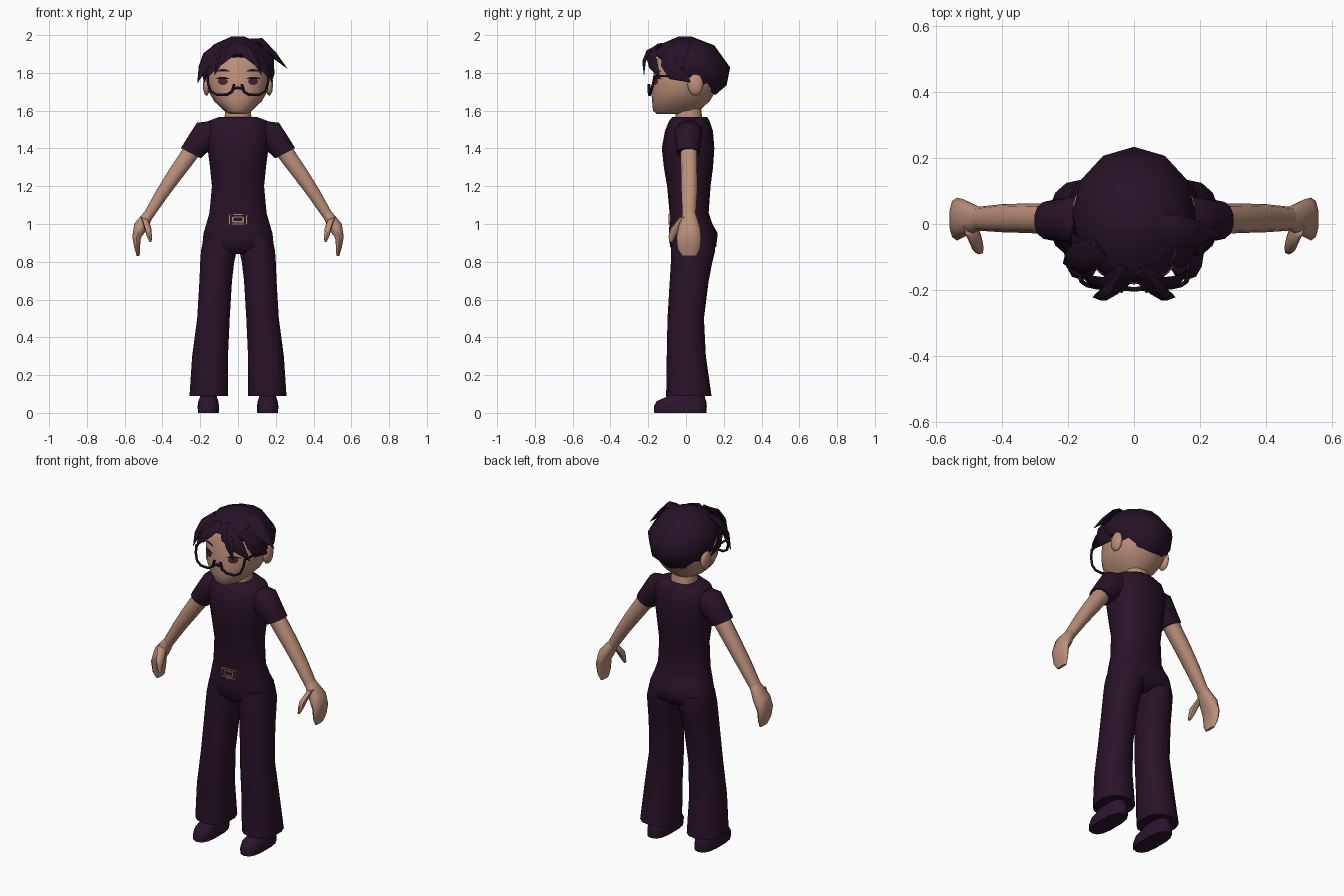
import bpy, bmesh, math
from mathutils import Vector
from mathutils.bvhtree import BVHTree


def material(name, rgb):
    m = bpy.data.materials.new(name)
    m.diffuse_color = (*rgb, 1)
    return m


CLOTH = material("dark plum cloth", (0.021, 0.006, 0.020))
HAIR = material("dark plum hair", (0.019, 0.006, 0.019))
SHOE = material("plum shoe", (0.024, 0.007, 0.026))
SKIN = material("skin", (0.50, 0.275, 0.195))
FRAME = material("black plum frame", (0.012, 0.004, 0.014))
BUCKLE = material("tan buckle", (0.42, 0.25, 0.17))
IRIS = material("iris", (0.06, 0.018, 0.03))


def make(name, bm, mat):
    bmesh.ops.recalc_face_normals(bm, faces=bm.faces)
    me = bpy.data.meshes.new(name)
    bm.to_mesh(me)
    bm.free()
    ob = bpy.data.objects.new(name, me)
    bpy.context.collection.objects.link(ob)
    me.materials.append(mat)
    return ob


def skin_rings(bm, rings):
    """Bridge rings of points and cap both ends."""
    loops = [[bm.verts.new(p) for p in r] for r in rings]
    n = len(loops[0])
    for a, b in zip(loops, loops[1:]):
        for i in range(n):
            j = (i + 1) % n
            bm.faces.new((a[i], a[j], b[j], b[i]))
    bm.faces.new(loops[0])
    bm.faces.new(loops[-1])


def spow(v, p):
    return math.copysign(abs(v) ** (2 / p), v)


def loft(name, secs, mat, side=1, n=14, p=2.3):
    """Section: (x, z, half width, y min, y max, tilt degrees, z slope along y)."""
    rings = []
    for x, z, rx, y0, y1, *extra in secs:
        t = math.radians(extra[0]) if extra else 0
        slope = extra[1] if len(extra) > 1 else 0
        cy, ry = (y0 + y1) / 2, (y1 - y0) / 2
        ring = []
        for i in range(n):
            a = 2 * math.pi * i / n + math.pi / 2
            u, y = rx * spow(math.cos(a), p), cy + ry * spow(math.sin(a), p)
            ring.append((side * (x + u * math.cos(t)), y, z + u * math.sin(t) + slope * y))
        rings.append(ring)
    bm = bmesh.new()
    skin_rings(bm, rings)
    return make(name, bm, mat)


def lock(name, pts, width, thick, side=1):
    """Flat tapered strand of hair lying over the head."""
    pts = [Vector(q) for q in pts]
    rings, last = [], len(pts) - 1
    for i, q in enumerate(pts):
        tan = (pts[min(i + 1, last)] - pts[max(i - 1, 0)]).normalized()
        out = q - Vector((0, 0.02, 1.78))
        out = (out - tan * out.dot(tan)).normalized()
        across = tan.cross(out)
        k = (0.7, 1, 0.8, 0.03)[round(3 * i / last)]
        ring = [q + across * width * k, q + out * thick * k, q - across * width * k, q - out * thick * k]
        rings.append([(side * v.x, v.y, v.z) for v in ring])
    bm = bmesh.new()
    skin_rings(bm, rings)
    return make(name, bm, HAIR)


def wire(name, pts, radius, side=1):
    cu = bpy.data.curves.new(name, 'CURVE')
    cu.dimensions = '3D'
    cu.bevel_depth = radius
    cu.bevel_resolution = 1
    cu.use_fill_caps = True
    sp = cu.splines.new('POLY')
    sp.points.add(len(pts) - 1)
    for pt, (x, y, z) in zip(sp.points, pts):
        pt.co = (side * x, y, z, 1)
    cu.materials.append(FRAME)
    ob = bpy.data.objects.new(name, cu)
    bpy.context.collection.objects.link(ob)


def plate(name, tree, x, z, w, h, mat, bend=0.0, lift=0.003, nx=8):
    """Thin oval detail laid on the surface in front of it."""
    bm = bmesh.new()
    rows = []
    for i in range(nx + 1):
        u = -1 + 2 * i / nx
        half = h * max(0.12, math.sqrt(1 - u * u))
        col = []
        for v in (-1, 0, 1):
            px, pz = x + u * w, z + v * half + bend * (1 - u * u)
            hit = tree.ray_cast(Vector((px, -1, pz)), Vector((0, 1, 0)))[0]
            col.append(bm.verts.new((px, hit.y - lift, pz)))
        rows.append(col)
    for a, b in zip(rows, rows[1:]):
        for k in range(2):
            bm.faces.new((a[k], b[k], b[k + 1], a[k + 1]))
    ob = make(name, bm, mat)
    return ob


def box(name, x, y, z, sx, sy, sz, mat):
    bm = bmesh.new()
    bmesh.ops.create_cube(bm, size=1)
    bmesh.ops.scale(bm, vec=(sx, sy, sz), verts=bm.verts)
    bmesh.ops.translate(bm, vec=(x, y, z), verts=bm.verts)
    return make(name, bm, mat)


# torso and hips
loft("torso", [
    (0, 0.84, 0.12, -0.05, 0.10), (0, 0.88, 0.192, -0.085, 0.16), (0, 0.95, 0.185, -0.09, 0.168),
    (0, 1.00, 0.17, -0.088, 0.14), (0, 1.06, 0.153, -0.087, 0.12), (0, 1.20, 0.14, -0.10, 0.13),
    (0, 1.30, 0.15, -0.117, 0.143), (0, 1.40, 0.163, -0.128, 0.15), (0, 1.49, 0.175, -0.112, 0.143),
    (0, 1.545, 0.16, -0.09, 0.125), (0, 1.567, 0.10, -0.072, 0.112)], CLOTH, n=18)

# neck and head
loft("neck", [(0, 1.52, 0.075, -0.06, 0.095), (0, 1.57, 0.072, -0.055, 0.085),
              (0, 1.65, 0.065, -0.05, 0.075)], SKIN)
head = loft("head", [
    (0, 1.583, 0.045, -0.155, 0.03), (0, 1.60, 0.075, -0.175, 0.07), (0, 1.65, 0.126, -0.18, 0.125),
    (0, 1.70, 0.155, -0.183, 0.155), (0, 1.76, 0.166, -0.176, 0.185), (0, 1.85, 0.165, -0.166, 0.19),
    (0, 1.92, 0.135, -0.13, 0.15), (0, 1.96, 0.06, -0.06, 0.06)], SKIN, n=20)

# hair cap: lower edge climbs from the nape to the forehead
loft("hair_cap", [
    (0, 1.785, 0.172, -0.168, 0.155, 0, -0.66), (0, 1.825, 0.186, -0.178, 0.215, 0, -0.42),
    (0, 1.88, 0.187, -0.172, 0.234, 0, -0.22), (0, 1.95, 0.130, -0.13, 0.15, 0, -0.03),
    (0, 1.992, 0.035, -0.04, 0.03)], HAIR, n=12, p=2)
# loose strands that differ left and right
lock("right_flick", [(0.06, -0.01, 1.965), (0.12, -0.02, 1.965), (0.19, -0.03, 1.895), (0.262, -0.03, 1.822)], 0.05, 0.022)
lock("left_flick", [(-0.10, -0.07, 1.95), (-0.155, -0.1, 1.90), (-0.185, -0.12, 1.83), (-0.215, -0.12, 1.745)], 0.05, 0.022)

bm = bmesh.new()
bm.from_mesh(head.data)
face_tree = BVHTree.FromBMesh(bm)
bm.free()

for s, tag in ((1, "right"), (-1, "left")):
    # trouser leg
    loft(tag + "_leg", [
        (0.155, 0.09, 0.104, -0.105, 0.135), (0.148, 0.30, 0.097, -0.102, 0.105),
        (0.130, 0.50, 0.088, -0.098, 0.095), (0.118, 0.70, 0.088, -0.086, 0.12),
        (0.110, 0.80, 0.092, -0.080, 0.14), (0.101, 0.86, 0.097, -0.080, 0.155),
        (0.095, 0.93, 0.088, -0.075, 0.15)], CLOTH, s)
    # shoe
    loft(tag + "_shoe", [
        (0.157, 0.0, 0.056, -0.168, 0.108), (0.157, 0.035, 0.058, -0.17, 0.11),
        (0.157, 0.062, 0.054, -0.155, 0.107), (0.157, 0.082, 0.046, -0.11, 0.10),
        (0.157, 0.13, 0.044, -0.05, 0.095)], SHOE, s, p=2.7)
    # sleeve, arm, hand, thumb
    loft(tag + "_sleeve", [
        (0.11, 1.475, 0.075, -0.06, 0.09, 78), (0.168, 1.474, 0.081, -0.062, 0.088, 52),
        (0.21, 1.425, 0.068, -0.055, 0.078, 38), (0.250, 1.375, 0.060, -0.05, 0.072, 28)], CLOTH, s)
    loft(tag + "_arm", [
        (0.20, 1.45, 0.048, -0.03, 0.062, 35), (0.26, 1.365, 0.047, -0.03, 0.062, 37),
        (0.335, 1.26, 0.042, -0.027, 0.062, 36), (0.40, 1.165, 0.036, -0.025, 0.060, 32),
        (0.475, 1.045, 0.028, -0.02, 0.052, 35)], SKIN, s, n=10)
    loft(tag + "_hand", [
        (0.470, 1.055, 0.027, -0.02, 0.052, 35), (0.517, 0.985, 0.038, -0.04, 0.075, 28),
        (0.537, 0.93, 0.024, -0.05, 0.08, 8), (0.534, 0.87, 0.015, -0.045, 0.075, 0),
        (0.528, 0.83, 0.008, -0.02, 0.055, 0)], SKIN, s, n=10)
    loft(tag + "_thumb", [
        (0.495, 1.03, 0.022, -0.04, 0.02, 20), (0.476, 0.975, 0.018, -0.085, -0.03, 0),
        (0.470, 0.935, 0.014, -0.092, -0.055, 0), (0.463, 0.905, 0.006, -0.09, -0.07, 0)], SKIN, s, n=8)
    # ear
    bm = bmesh.new()
    bmesh.ops.create_icosphere(bm, subdivisions=2, radius=1)
    bmesh.ops.scale(bm, vec=(0.02, 0.043, 0.06), verts=bm.verts)
    bmesh.ops.translate(bm, vec=(s * 0.166, 0.05, 1.738), verts=bm.verts)
    make(tag + "_ear", bm, SKIN)
    # parted fringe, front curl and side strand
    lock(tag + "_fringe", [(0.015, -0.14, 1.945), (0.065, -0.185, 1.905), (0.125, -0.175, 1.85), (0.175, -0.135, 1.765)], 0.045, 0.02, s)
    lock(tag + "_curl", [(0.03, -0.13, 1.95), (0.07, -0.20, 1.91), (0.10, -0.222, 1.86), (0.125, -0.222, 1.785)], 0.026, 0.013, s)
    lock(tag + "_side_strand", [(0.12, -0.09, 1.93), (0.172, -0.08, 1.86), (0.18, -0.055, 1.80), (0.178, 0.025, 1.75)], 0.06, 0.018, s)
    # eye, upper lash and brow
    plate(tag + "_eye", face_tree, s * 0.08, 1.755, 0.026, 0.019, IRIS)
    plate(tag + "_lash", face_tree, s * 0.082, 1.768, 0.037, 0.005, FRAME, 0.006, 0.005)
    plate(tag + "_brow", face_tree, s * 0.08, 1.808, 0.036, 0.006, HAIR, 0.006)
    # glasses half rim and temple
    wire(tag + "_glasses_rim", [(0.162, -0.165, 1.785), (0.158, -0.175, 1.74), (0.143, -0.185, 1.702),
                                (0.112, -0.192, 1.684), (0.06, -0.195, 1.684), (0.032, -0.196, 1.70),
                                (0.020, -0.196, 1.74)], 0.007, s)
    wire(tag + "_glasses_temple", [(0.162, -0.165, 1.782), (0.176, 0.03, 1.785)], 0.006, s)
wire("glasses_bridge", [(-0.025, -0.196, 1.715), (0, -0.198, 1.722), (0.025, -0.196, 1.715)], 0.007)

# belt buckle: two thin rectangular outlines
for tag, w, h in (("outer", 0.092, 0.05), ("inner", 0.056, 0.026)):
    for s in (1, -1):
        box(f"buckle_{tag}_bar", 0, -0.089, 1.025 + s * h / 2, w, 0.008, 0.006, BUCKLE)
        box(f"buckle_{tag}_post", s * w / 2, -0.087, 1.025, 0.006, 0.009, h, BUCKLE)

# smooth shading with sharp edges kept
for ob in bpy.data.objects:
    if ob.type == 'MESH':
        bpy.ops.object.select_all(action='DESELECT')
        ob.select_set(True)
        bpy.context.view_layer.objects.active = ob
        bpy.ops.object.shade_smooth_by_angle(angle=math.radians(50))
